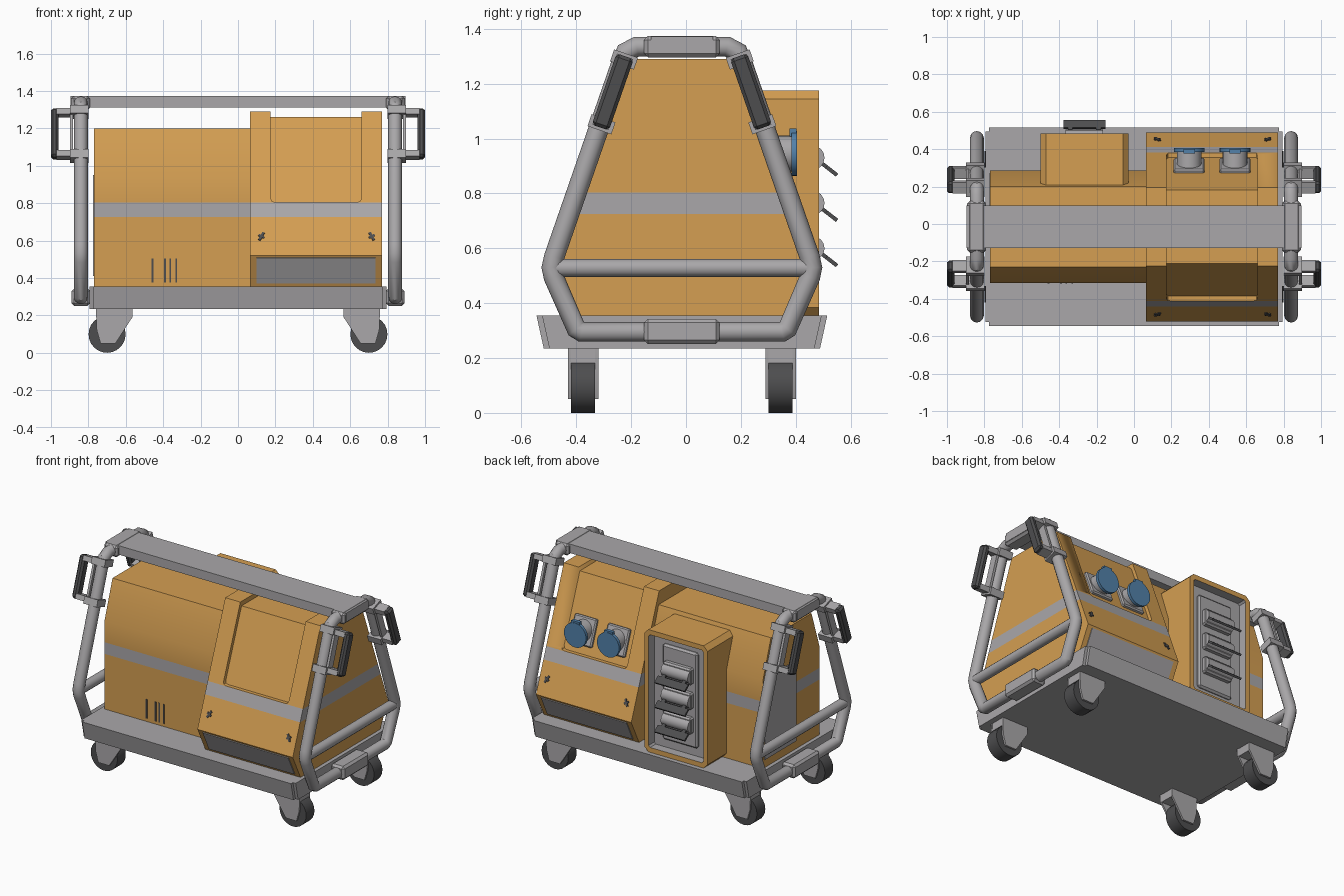
import bpy, bmesh, math
from mathutils import Matrix, Vector

if "Cube" in bpy.data.objects:
    bpy.data.objects.remove(bpy.data.objects["Cube"])

YC = -0.015  # symmetry plane of the machine in y


def material(name, rgb):
    m = bpy.data.materials.new(name)
    m.diffuse_color = (*rgb, 1)
    m.use_nodes = True
    m.node_tree.nodes["Principled BSDF"].inputs["Base Color"].default_value = m.diffuse_color
    return m


ORANGE = material("orange_paint", (0.66, 0.345, 0.085))
GREY = material("light_grey_metal", (0.40, 0.39, 0.40))
DARK = material("dark_rubber", (0.075, 0.075, 0.078))
BLUE = material("blue_plastic", (0.085, 0.22, 0.40))


def finish(name, bm, *mats):
    bmesh.ops.recalc_face_normals(bm, faces=bm.faces)
    me = bpy.data.meshes.new(name)
    bm.to_mesh(me)
    bm.free()
    return place(name, me, *mats)


def place(name, me, *mats):
    if not me.materials:
        for m in mats:
            me.materials.append(m)
    me.shade_smooth()
    me.set_sharp_from_angle(angle=math.radians(32))
    ob = bpy.data.objects.new(name, me)
    ob.location.y = YC
    bpy.context.collection.objects.link(ob)
    return ob


def extrude_profile(pts, axis, a, b):
    """Profile in (y,z) for axis x, or (x,z) for axis y, from a to b."""
    bm = bmesh.new()
    at = (lambda p, t: (t, p[0], p[1])) if axis == 'x' else (lambda p, t: (p[0], t, p[1]))
    lo = [bm.verts.new(at(p, a)) for p in pts]
    hi = [bm.verts.new(at(p, b)) for p in pts]
    bm.faces.new(lo)
    bm.faces.new(hi[::-1])
    for i in range(len(pts)):
        j = (i + 1) % len(pts)
        bm.faces.new((lo[i], lo[j], hi[j], hi[i]))
    return bm


def add_box(bm, centre, size, mat=Matrix()):
    bmesh.ops.create_cube(bm, size=1, matrix=mat @ Matrix.Translation(centre) @ Matrix.Diagonal((*size, 1)))


def box(name, centre, size, m, mat=Matrix(), bevel=0):
    bm = bmesh.new()
    add_box(bm, centre, size, mat)
    if bevel:
        bmesh.ops.bevel(bm, geom=bm.edges[:], offset=bevel, segments=1, affect='EDGES')
    return finish(name, bm, m)


def cylinder(name, centre, r, depth, axis, m, segs=24):
    bm = bmesh.new()
    rot = Matrix.Rotation(math.pi / 2, 4, 'X' if axis == 'y' else 'Y')
    bmesh.ops.create_cone(bm, cap_ends=True, segments=segs, radius1=r, radius2=r, depth=depth,
                          matrix=Matrix.Translation(centre) @ rot)
    return finish(name, bm, m)


def mirrored(half):
    return half + [(-y, z) for y, z in reversed(half)]


def add_stripe(bm):
    for z in (0.725, 0.803):
        bmesh.ops.bisect_plane(bm, geom=bm.verts[:] + bm.edges[:] + bm.faces[:],
                               plane_co=(0, 0, z), plane_no=(0, 0, 1))
    for f in bm.faces:
        f.material_index = int(0.725 < f.calc_center_median().z < 0.803)


def tube(name, pts, r, cyclic):
    cu = bpy.data.curves.new(name, 'CURVE')
    cu.dimensions = '3D'
    cu.bevel_depth, cu.bevel_resolution, cu.use_fill_caps = r, 4, True
    sp = cu.splines.new('POLY')
    sp.points.add(len(pts) - 1)
    for p, co in zip(sp.points, pts):
        p.co = (*co, 1)
    sp.use_cyclic_u = cyclic
    tmp = bpy.data.objects.new(name + "_path", cu)
    bpy.context.collection.objects.link(tmp)
    me = bpy.data.meshes.new_from_object(tmp.evaluated_get(bpy.context.evaluated_depsgraph_get()))
    bpy.data.objects.remove(tmp)
    me.materials.clear()
    return place(name, me, GREY)


# deck: tapered tray
bm = bmesh.new()
add_box(bm, (0, 0, 0.295), (1.59, 1.06, 0.12))
for v in bm.verts:
    if v.co.z < 0.29:
        v.co.y *= 0.95
bmesh.ops.bevel(bm, geom=[e for e in bm.edges if abs(e.verts[0].co.z - e.verts[1].co.z) > 0.1],
                offset=0.02, segments=2, affect='EDGES')
finish("deck", bm, GREY)

# small housing with stripe
bm = extrude_profile(mirrored([(0.3, 0.35), (0.3, 0.945), (0.215, 1.2)]), 'x', -0.77, 0.08)
add_stripe(bm)
finish("small_housing", bm, ORANGE, GREY)

# large housing with recessed doors cut through front, top and back
bm = extrude_profile(mirrored([(0.42, 0.35), (0.505, 0.52), (0.21, 1.29)]), 'x', 0.063, 0.77)
add_stripe(bm)
hull = finish("large_housing", bm, ORANGE, GREY)
cut_pts = [(0.175, 1.5), (0.175, 0.826), (0.181, 0.811), (0.196, 0.805),
           (0.639, 0.805), (0.654, 0.811), (0.66, 0.826), (0.66, 1.5)]
cutter = finish("door_cutter", extrude_profile(cut_pts, 'y', -0.8, 0.8), ORANGE)
cutter.hide_render = True
mod = hull.modifiers.new("doors", 'BOOLEAN')
mod.object, mod.operation, mod.solver = cutter, 'DIFFERENCE', 'EXACT'
cut_mesh = bpy.data.meshes.new_from_object(hull.evaluated_get(bpy.context.evaluated_depsgraph_get()))
hull.modifiers.clear()
hull.data = cut_mesh
bpy.data.objects.remove(cutter)
finish("door_core", extrude_profile(mirrored([(0.371, 0.74), (0.396, 0.74), (0.197, 1.26)]),
                                    'x', 0.165, 0.67), ORANGE)

lean = math.atan(0.383)
for s, side in ((-1, "front"), (1, "back")):
    # grille on the undercut and two latches above it
    pts = [(s * y, z) for y, z in ((0.430, 0.375), (0.437, 0.371), (0.503, 0.506), (0.496, 0.510))]
    finish(side + "_grille", extrude_profile(pts, 'x', 0.1, 0.735), GREY)
    for x, turn in ((0.125, 0.5), (0.715, -0.5)):
        m = (Matrix.Translation((x, s * 0.467, 0.622)) @ Matrix.Rotation(s * lean, 4, 'X')
             @ Matrix.Rotation(turn, 4, 'Y'))
        bm = bmesh.new()
        add_box(bm, (0, 0, 0), (0.014, 0.01, 0.05), m)
        add_box(bm, (0, 0, 0), (0.034, 0.01, 0.012), m)
        finish(side + "_latch", bm, DARK)

# vent slots and side panel on the small housing
for x in (-0.457, -0.39, -0.362, -0.33):
    box("vent_slot", (x, -0.3, 0.44), (0.01, 0.006, 0.13), DARK)
box("side_panel", (-0.77, 0.12, 0.68), (0.012, 0.33, 0.54), GREY)

# switch cabinet: chamfered outline, inset grey recess
x0, x1, z0, z1, c = -0.5, -0.03, 0.355, 1.175, 0.03
outline = [(x0 + c, z0), (x1 - c, z0), (x1, z0 + c), (x1, z1 - c),
           (x1 - c, z1), (x0 + c, z1), (x0, z1 - c), (x0, z0 + c)]
bm = extrude_profile(outline, 'y', 0.21, 0.5)
bmesh.ops.recalc_face_normals(bm, faces=bm.faces)
face = max(bm.faces, key=lambda f: f.calc_center_median().y)
bmesh.ops.inset_region(bm, faces=[face], thickness=0.035)
old = set(bm.faces) - {face}
ext = bmesh.ops.extrude_discrete_faces(bm, faces=[face])["faces"]
for f in ext:
    bmesh.ops.translate(bm, vec=(0, -0.06, 0), verts=f.verts)
for f in bm.faces:
    if f not in old:
        f.material_index = 1
finish("switch_cabinet", bm, ORANGE, GREY)
xm = (x0 + x1) / 2
box("switch_panel", (xm, 0.447, 0.765), (0.26, 0.03, 0.64), GREY, bevel=0.012)
for z in (0.93, 0.765, 0.6):
    box("switch_body", (xm, 0.47, z), (0.21, 0.05, 0.11), GREY, bevel=0.01)
    cylinder("switch_drum", (xm, 0.475, z), 0.045, 0.2, 'x', GREY, 16)
    m = Matrix.Translation((xm, 0.538, z - 0.042)) @ Matrix.Rotation(-0.66, 4, 'X')
    bm = bmesh.new()
    add_box(bm, (0, 0.01, 0), (0.225, 0.05, 0.014), m)
    for sx in (-1, 1):
        add_box(bm, (sx * 0.075, -0.03, 0), (0.025, 0.06, 0.014), m)
    finish("switch_lever", bm, DARK)

# power sockets with blue lids
for x in (0.295, 0.54):
    box("socket_plate", (x, 0.325, 0.94), (0.165, 0.03, 0.18), GREY,
        Matrix.Translation((x, 0.325, 0.94)) @ Matrix.Rotation(lean, 4, 'X')
        @ Matrix.Translation((-x, -0.325, -0.94)), bevel=0.008)
    cylinder("socket_barrel", (x, 0.345, 0.945), 0.066, 0.11, 'y', GREY)
    cylinder("socket_lid", (x, 0.41, 0.945), 0.082, 0.02, 'y', BLUE)
    box("socket_hinge", (x, 0.405, 1.022), (0.06, 0.024, 0.03), BLUE)

# end frames: bent pipe loop, cross bar and clamps
loop = mirrored([(0.365, 0.295), (0.385, 0.307), (0.467, 0.495), (0.475, 0.53), (0.465, 0.57),
                 (0.222, 1.27), (0.205, 1.315), (0.165, 1.335)])
for s in (-1, 1):
    tube("frame_loop", [(s * 0.84, y, z) for y, z in loop], 0.037, True)
    tube("frame_crossbar", [(s * 0.84, y, 0.528) for y in (-0.47, 0.47)], 0.033, False)
    box("bottom_clamp", (s * 0.84, 0, 0.297), (0.1, 0.275, 0.092), GREY, bevel=0.014)
    box("top_clamp", (s * 0.842, 0, 1.335), (0.1, 0.275, 0.078), GREY, bevel=0.014)
    # carrying handles along the sloping pipes
    for t in (-1, 1):
        m = Matrix.Translation((0, t * 0.252, 1.17)) @ Matrix.Rotation(t * 0.335, 4, 'X')
        bm = bmesh.new()
        for e in (-1, 1):
            add_box(bm, (s * 0.848, 0, e * 0.125), (0.1, 0.092, 0.046), m)
            add_box(bm, (s * 0.925, 0, e * 0.12), (0.09, 0.062, 0.034), m)
        add_box(bm, (s * 0.89, 0, 0), (0.016, 0.05, 0.22), m)
        finish("handle_bracket", bm, GREY)
        box("handle_grip", (s * 0.98, 0, 0), (0.04, 0.066, 0.275), DARK, m, bevel=0.012)

# top beam
box("top_beam", (0, 0, 1.342), (1.79, 0.226, 0.06), GREY)

# casters: wheel between two fork plates
for sx in (-1, 1):
    for sy in (-1, 1):
        cylinder("caster_wheel", (sx * 0.7, sy * 0.36, 0.099), 0.099, 0.088, 'y', DARK)
        fork = [(sx * x, z) for x, z in ((0.76, 0.24), (0.565, 0.24), (0.565, 0.19),
                                         (0.655, 0.05), (0.735, 0.05), (0.755, 0.12))]
        for e in (-1, 1):
            y = sy * 0.36 + e * 0.05
            finish("caster_fork", extrude_profile(fork, 'y', y - 0.006, y + 0.006), GREY)
        box("caster_mount", (sx * 0.6625, sy * 0.36, 0.21), (0.19, 0.1, 0.055), GREY)
